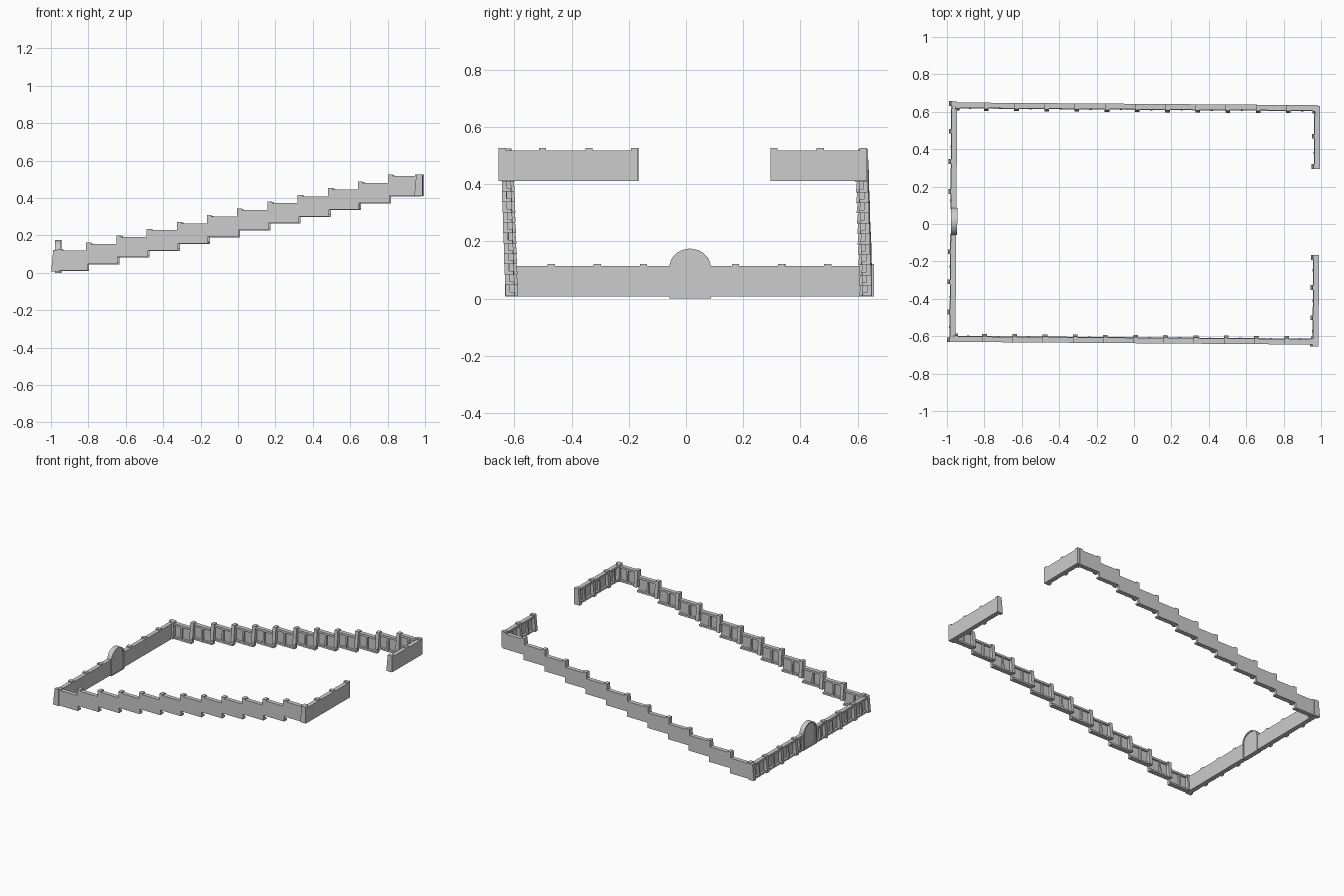
import bpy, bmesh
from math import sin, cos, pi, radians
from mathutils import Matrix, Vector

if "Cube" in bpy.data.objects:
    bpy.data.objects.remove(bpy.data.objects["Cube"], do_unlink=True)

# One plain stone colour
stone = bpy.data.materials.new("grey_stone")
stone.use_nodes = True
COLOUR = (0.6, 0.6, 0.6, 1)
stone.diffuse_color = COLOUR
stone.node_tree.nodes["Principled BSDF"].inputs["Base Color"].default_value = COLOUR

TURN = Matrix.Rotation(radians(-0.43), 4, 'Z')  # whole enclosure sits slightly askew
X, Y, Z = Vector((1, 0, 0)), Vector((0, 1, 0)), Vector((0, 0, 1))


def prism(bm, place, profile, u0, u1):
    """Extrude a (depth, height) profile along the wall from u0 to u1."""
    ends = [[bm.verts.new(TURN @ place(u, d, z)) for d, z in profile] for u in (u0, u1)]
    bm.faces.new(ends[0])
    bm.faces.new(ends[1][::-1])
    for i in range(len(profile)):
        j = (i + 1) % len(profile)
        bm.faces.new((ends[0][i], ends[0][j], ends[1][j], ends[1][i]))


def rect(d0, d1, z0, z1):
    return [(d0, z0), (d1, z0), (d1, z1), (d0, z1)]


def finish(bm, name):
    bmesh.ops.recalc_face_normals(bm, faces=bm.faces[:])
    mesh = bpy.data.meshes.new(name)
    bm.to_mesh(mesh)
    bm.free()
    mesh.materials.append(stone)
    obj = bpy.data.objects.new(name, mesh)
    bpy.context.collection.objects.link(obj)


H = 0.107  # wall height


def wall(name, origin, along, depth, edges, base, rise=0, shift=0, posts=None):
    """Panels between edges, each lifted by rise, with buttress posts on one side."""
    def place(u, d, z):
        return Vector(origin) + along * u + depth * d + Z * z

    parts = {p: bmesh.new() for p in ("panels", "copings", "footings", "posts")}
    for i, (a, b) in enumerate(zip(edges, edges[1:])):
        z = base + rise * i
        prism(parts["panels"], place, rect(0, 0.016, z, z + H), a, b)
        prism(parts["copings"], place, rect(0, 0.029, z + H - 0.014, z + H), a, b)
        prism(parts["footings"], place, rect(0, 0.032, z, z + 0.012), a, b)
        # slim middle rib
        m = (a + b) / 2
        rib = [(0, z), (0.034, z), (0.026, z + H - 0.005), (0, z + H - 0.005)]
        prism(parts["posts"], place, rib, m - 0.006, m + 0.006)
    # tapered buttress posts rising just above the coping
    for i, e in enumerate(edges):
        if posts and i not in posts:
            continue
        z = base + rise * min(i, len(edges) - 2)
        c = min(max(e + shift, edges[0] + 0.0125), edges[-1] - 0.0125)
        top = z + H + 0.008
        post = [(0, z), (0.044, z), (0.033, top), (0, top)]
        prism(parts["posts"], place, post, c - 0.0125, c + 0.0125)
    for part, bm in parts.items():
        finish(bm, name + "_" + part)


# Long stepped walls, climbing towards +x, buttresses inside
steps = [0.007 + 0.1615 * k for k in range(-6, 7)]
wall("front_wall", (0, -0.6375, 0), X, Y, steps, 0.012, 0.0362, 0.006)
wall("back_wall", (0, 0.6425, 0), X, -Y, steps, 0.009, 0.0362, 0.006)

# Low end wall, split by the doorway, buttresses outside
low = [0.005 + 0.161 * k for k in range(-4, 5)]
wall("low_wall_front", (-0.95, 0, 0), Y, -X, low[:4] + [-0.06], 0.007, posts=range(4))
wall("low_wall_back", (-0.95, 0, 0), Y, -X, [0.07] + low[5:], 0.007, posts=range(1, 5))

# High end wall with a wide opening, buttresses inside
wall("high_wall_front", (0.991, 0, 0), Y, -X,
     [-0.647 + 0.1625 * k for k in range(4)], 0.411, shift=-0.01)
wall("high_wall_back", (0.991, 0, 0), Y, -X,
     [0.302 + 0.1685 * k for k in range(3)], 0.411, shift=0.006)


# Arched doorway: raised surround with a recessed leaf
def arch(w, spring, top, foot):
    curve = [(w * cos(pi * i / 14), spring + (top - spring) * sin(pi * i / 14)) for i in range(15)]
    return [(w, foot)] + curve + [(-w, foot)]


def door_place(u, d, z):
    return Vector((u, 0.007 + d, z))


outer, inner = arch(0.0725, 0.108, 0.175, 0), arch(0.0635, 0.108, 0.166, 0.006)
bm = bmesh.new()
for i in range(len(outer)):
    j = (i + 1) % len(outer)
    prism(bm, door_place, [outer[i], outer[j], inner[j], inner[i]], -0.978, -0.945)
finish(bm, "door_surround")

bm = bmesh.new()
prism(bm, door_place, inner, -0.970, -0.950)
finish(bm, "door_leaf")
